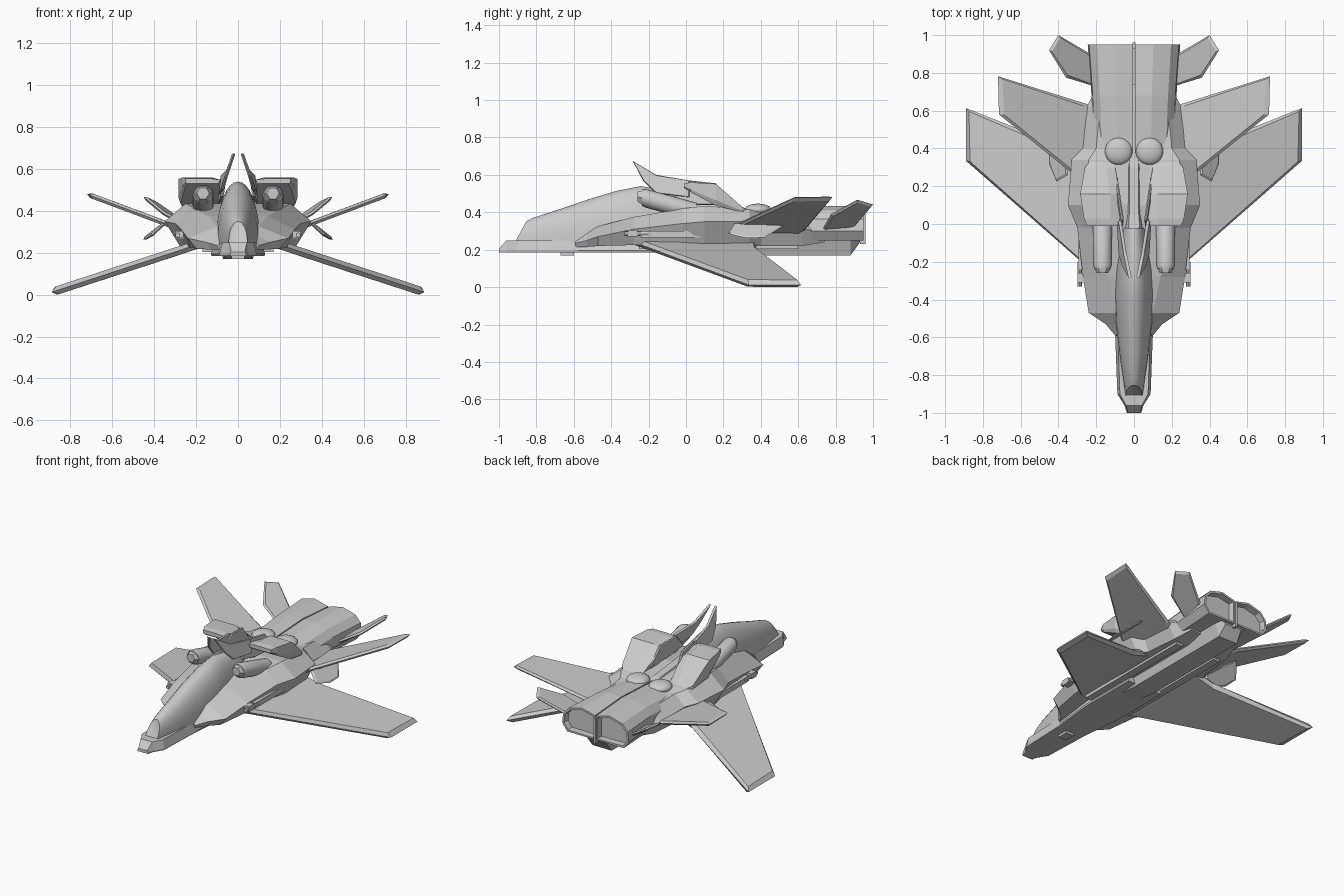
import bpy
import bmesh
import math
from mathutils import Vector

default_cube = bpy.data.objects.get("Cube")
if default_cube:
    bpy.data.objects.remove(default_cube, do_unlink=True)

grey = bpy.data.materials.new("hull grey")
grey.use_nodes = True
grey.diffuse_color = (.6, .6, .6, 1)
grey.node_tree.nodes["Principled BSDF"].inputs["Base Color"].default_value = grey.diffuse_color


def finish(name, mesh_data, mirrored=False, smooth=False):
    """Turn a bmesh into a named object, optionally mirrored over the centre line."""
    bmesh.ops.recalc_face_normals(mesh_data, faces=mesh_data.faces[:])
    mesh = bpy.data.meshes.new(name)
    mesh_data.to_mesh(mesh)
    mesh_data.free()
    mesh.materials.append(grey)
    part = bpy.data.objects.new(name, mesh)
    bpy.context.collection.objects.link(part)
    if mirrored:
        modifier = part.modifiers.new("Mirror", "MIRROR")
        modifier.use_mirror_merge = False
    if smooth:
        bpy.ops.object.select_all(action="DESELECT")
        part.select_set(True)
        bpy.context.view_layer.objects.active = part
        bpy.ops.object.shade_smooth_by_angle(angle=math.radians(35))


def skin(rings):
    """Bridge matching rings of points and cap both ends."""
    mesh_data = bmesh.new()
    loops = [[mesh_data.verts.new(point) for point in ring] for ring in rings]
    for first, second in zip(loops, loops[1:]):
        for i in range(len(first)):
            j = (i + 1) % len(first)
            mesh_data.faces.new((first[i], first[j], second[j], second[i]))
    mesh_data.faces.new(loops[0])
    end_cap = mesh_data.faces.new(loops[-1])
    return mesh_data, end_cap


def symmetric(y, half):
    """Full cross-section from right-hand points listed bottom to top."""
    right = [(x, y, z) for x, z in half]
    left = [(-x, y, z) for x, z in reversed(half)]
    return right + left


def blade(name, corners, thickness, rim=.015):
    """Pair of flat fins with a bevelled rim all the way round."""
    corners = [Vector(corner) for corner in corners]
    centre = sum(corners, Vector()) / len(corners)
    normal = (corners[1] - corners[0]).cross(corners[2] - corners[0]).normalized()
    inner = []
    for corner in corners:
        toward = centre - corner
        inner.append(corner + toward.normalized() * min(rim, toward.length / 3))
    offset = normal * thickness / 2
    rings = [[p - offset for p in inner], corners, [p + offset for p in inner]]
    finish(name, skin(rings)[0], True)


def box(name, low, high, mirrored=False):
    (ax, ay, az), (bx, by, bz) = low, high
    rings = [[(ax, y, az), (bx, y, az), (bx, y, bz), (ax, y, bz)] for y in (ay, by)]
    finish(name, skin(rings)[0], mirrored)


def turned(name, x, profile, sides, smooth=False):
    """Pair of round parts running along y from (y, z, radius) stations."""
    angles = [math.tau * i / sides for i in range(sides)]
    rings = []
    for y, z, radius in profile:
        rings.append([(x + radius * math.cos(a), y, z + radius * math.sin(a)) for a in angles])
    finish(name, skin(rings)[0], True, smooth)


# Faceted main hull: station, then lower edge, side ridge and shoulder
hull_stations = [
    (-.59, (.09, .215), (.1, .235), (.07, .26)),
    (-.53, (.13, .215), (.15, .25), (.08, .295)),
    (-.47, (.2, .22), (.24, .27), (.1, .325)),
    (-.28, (.23, .225), (.27, .31), (.14, .375)),
    (-.02, (.25, .225), (.3, .34), (.22, .42)),
    (.1, (.27, .22), (.35, .35), (.25, .435)),
    (.34, (.26, .22), (.33, .35), (.24, .415)),
    (.4, (.22, .22), (.27, .33), (.2, .4)),
    (.62, (.2, .22), (.25, .31), (.18, .38)),
    (.74, (.17, .24), (.19, .3), (.15, .36)),
]
hull_rings = [symmetric(y, points) for y, *points in hull_stations]
finish("main_hull", skin(hull_rings)[0])

# Rear engine housings, each arched, with shallow recessed exhausts
engine_rings = []
for y, width, top, dip in ((.28, .21, .41, 0), (.45, .215, .42, .002),
                           (.68, .225, .435, .006), (.95, .245, .435, .025)):
    engine_rings.append([(.004, y, .25), (width * .85, y, .25), (width, y, .3),
                         (width * .97, y, top - .07), (width * .8, y, top - .025),
                         (width * .42, y, top), (.004, y, top - dip)])
engine, exhaust = skin(engine_rings)
bmesh.ops.recalc_face_normals(engine, faces=engine.faces[:])
bmesh.ops.inset_individual(engine, faces=[exhaust], thickness=.014)
bmesh.ops.inset_individual(engine, faces=[exhaust], thickness=.003)
bmesh.ops.translate(engine, verts=exhaust.verts[:], vec=(0, -.04, 0))
finish("engine_housing", engine, True)
box("tail_post", (-.007, .93, .23), (.007, .96, .4))

# Flat lower nose and keel
nose_rings = []
for y, width, top in ((-1, .038, .205), (-.96, .05, .25), (-.9, .088, .25),
                      (-.58, .1, .25), (-.3, .13, .25), (.1, .13, .25)):
    nose_rings.append(symmetric(y, [(width * .97, .185), (width, .195), (width * .85, top)]))
finish("lower_nose", skin(nose_rings)[0])
keel_rings = []
for y, width, bottom in ((-.1, .06, .19), (.1, .07, .17), (.88, .07, .17), (.93, .06, .24)):
    keel_rings.append(symmetric(y, [(width, bottom), (width + .03, .25)]))
finish("keel", skin(keel_rings)[0])
box("belly_rail", (.12, -.25, .205), (.17, .6, .24), True)
box("chin_sensor", (-.03, -.67, .17), (.03, -.6, .2))

# Smooth canopy with a sloping flat front
canopy_rings = []
for y, width, top in ((-.9, .045, .35), (-.8, .058, .37), (-.65, .08, .418),
                      (-.5, .097, .47), (-.35, .105, .515), (-.22, .1, .54), (0, .07, .5)):
    ring = []
    for i in range(17):
        angle = math.pi * i / 16
        lift = math.sin(angle) ** .8
        lean = .065 * lift if y < -.85 else 0
        ring.append((width * math.cos(angle), y + lean - .02, .23 + (top - .23) * lift))
    canopy_rings.append(ring)
canopy, _ = skin(canopy_rings)
windshield = min(canopy.faces, key=lambda face: face.calc_center_median().y)
bmesh.ops.recalc_face_normals(canopy, faces=canopy.faces[:])
bmesh.ops.inset_individual(canopy, faces=[windshield], thickness=.008, depth=-.004)
finish("canopy", canopy, smooth=True)

# Low spine in the trough behind the canopy
spine_rings = []
for y, width, top in ((-.1, .07, .48), (.05, .05, .45), (.3, .05, .425), (.36, .04, .41)):
    spine_rings.append(symmetric(y, [(width, .38), (width * .5, top)]))
finish("spine", skin(spine_rings)[0])

# Shoulder pods: wedges overhanging the guns and sloping down to the rear
pod_rings = []
for y, inner, outer, bottom, top in ((-.01, .085, .25, .53, .555), (.03, .075, .265, .505, .56),
                                     (.16, .075, .285, .435, .552), (.3, .1, .26, .4, .43),
                                     (.36, .12, .21, .38, .4)):
    rim = (top - bottom) / 4
    pod_rings.append([(inner + .01, y, bottom), (outer - .01, y, bottom), (outer, y, bottom + rim),
                      (outer, y, top), (inner + .05, y, top), (inner, y, top - rim)])
finish("shoulder_pod", skin(pod_rings)[0], True)

# Upward-tilted shoulder guns with faceted muzzles
turned("shoulder_gun", .167,
       ((-.235, .478, .044), (-.215, .475, .05), (-.05, .43, .05), (.06, .4, .05)), 20, True)
turned("gun_muzzle", .167, ((-.26, .484, .03), (-.23, .477, .046), (-.2, .468, .046)), 6)

# Small side guns below the hull ridge
turned("side_gun", .288, ((-.33, .285, .012), (-.2, .285, .012)), 8)
box("side_gun_mount", (.26, -.31, .27), (.3, -.26, .305), True)
box("side_gun_body", (.25, -.24, .265), (.295, .15, .3), True)

# Flattened domes on the back
dome = bmesh.new()
bmesh.ops.create_uvsphere(dome, u_segments=24, v_segments=12, radius=.072)
bmesh.ops.scale(dome, vec=(1, 1, .45), verts=dome.verts[:])
bmesh.ops.translate(dome, vec=(.082, .385, .414), verts=dome.verts[:])
finish("back_dome", dome, True, True)

# Wings, tail fins and small control surfaces
blade("lower_wing", [(.13, -.33, .26), (.89, .335, .012), (.89, .614, .012),
                     (.3, .38, .204), (.13, .36, .26)], .04, .03)
blade("upper_wing", [(.24, .2, .3), (.715, .58, .478), (.72, .782, .48),
                     (.25, .635, .305), (.2, .6, .285)], .024, .025)
blade("tail_fin", [(.18, .72, .29), (.36, .775, .39), (.45, .92, .466),
                   (.4, 1, .442), (.23, .9, .325)], .018)
blade("side_flap", [(.35, .26, .34), (.41, .225, .285), (.45, .32, .262),
                    (.45, .42, .265), (.37, .52, .328)], .014)

# Horn blades rising over the canopy
blade("tall_horn", [(.02, -.285, .675), (.045, -.16, .6), (.075, .02, .57),
                    (.085, .02, .48), (.075, -.16, .5), (.055, -.23, .57)], .016, .006)
blade("short_horn", [(.06, .02, .57), (.08, .16, .555), (.095, .25, .44),
                     (.085, .05, .44), (.075, -.08, .47)], .014, .006)
